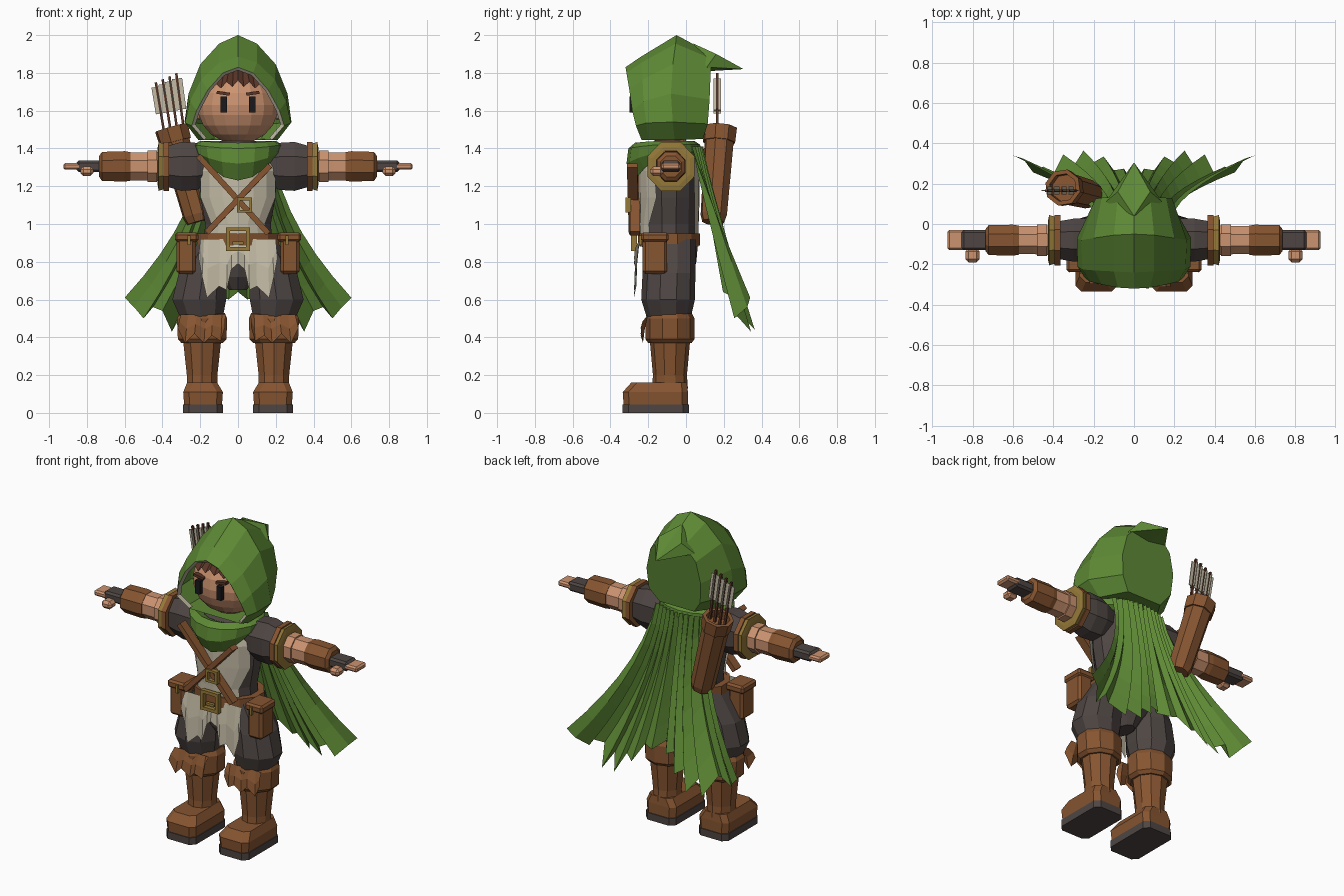
import bpy, bmesh
from math import sin, cos, pi, radians
from mathutils import Vector, Matrix

if "Cube" in bpy.data.objects:
    bpy.data.objects.remove(bpy.data.objects["Cube"])


def mat(name, r, g, b):
    m = bpy.data.materials.new(name)
    m.diffuse_color = (r, g, b, 1)
    m.use_nodes = True
    m.node_tree.nodes["Principled BSDF"].inputs["Base Color"].default_value = m.diffuse_color
    return m


GREEN = mat("green_cloth", .11, .25, .035)
BROWN = mat("leather", .24, .09, .03)
DKBROWN = mat("dark_leather", .10, .035, .02)
SKIN = mat("skin", .60, .29, .16)
DARK = mat("dark_cloth", .075, .06, .055)
CREAM = mat("cream_cloth", .55, .50, .38)
GOLD = mat("brass", .30, .19, .04)
BLACK = mat("black", .01, .01, .012)


def put(name, verts, faces, m, mirror=False, fix=True):
    me = bpy.data.meshes.new(name)
    me.from_pydata([tuple(v) for v in verts], [], faces)
    if fix:
        bm = bmesh.new()
        bm.from_mesh(me)
        bmesh.ops.recalc_face_normals(bm, faces=bm.faces)
        bm.to_mesh(me)
        bm.free()
    me.materials.append(m)
    ob = bpy.data.objects.new(name, me)
    bpy.context.collection.objects.link(ob)
    if mirror:
        ob.modifiers.new("mirror", 'MIRROR').use_mirror_merge = False
    return ob


def loft(name, rings, m, mirror=False, closed=True, caps=(True, True)):
    n = len(rings[0])
    verts = [p for r in rings for p in r]
    faces = [(k*n+i, k*n+(i+1) % n, (k+1)*n+(i+1) % n, (k+1)*n+i)
             for k in range(len(rings)-1) for i in range(n if closed else n-1)]
    if closed and caps[0]:
        faces.append(tuple(range(n)))
    if closed and caps[1]:
        faces.append(tuple(range(len(verts)-n, len(verts))))
    return put(name, verts, faces, m, mirror)


def ring(x, y, z, a, b, n=10, axis='z'):
    out = []
    for i in range(n):
        t = 2*pi*(i+.5)/n
        out.append((x+a*cos(t), y+b*sin(t), z) if axis == 'z' else (x, y+a*cos(t), z+b*sin(t)))
    return out


def slab(x, y0, y1, z, hx, c):
    return [(x-hx+c, y0, z), (x+hx-c, y0, z), (x+hx, y0+c, z), (x+hx, y1-c, z),
            (x+hx-c, y1, z), (x-hx+c, y1, z), (x-hx, y1-c, z), (x-hx, y0+c, z)]


def box(name, c, size, m, mirror=False, bevel=0, rot=None):
    bm = bmesh.new()
    bmesh.ops.create_cube(bm, size=1)
    bmesh.ops.scale(bm, vec=size, verts=bm.verts)
    if bevel:
        bmesh.ops.bevel(bm, geom=bm.edges[:], offset=bevel, segments=1, affect='EDGES')
    bmesh.ops.transform(bm, matrix=Matrix.Translation(c) @ (rot or Matrix()), verts=bm.verts)
    verts, faces = [v.co.copy() for v in bm.verts], [[v.index for v in f.verts] for f in bm.faces]
    bm.verts.index_update()
    faces = [[v.index for v in f.verts] for f in bm.faces]
    bm.free()
    return put(name, verts, faces, m, mirror)


def bar(name, p, q, w, t, m):
    p, q = Vector(p), Vector(q)
    d = q-p
    return box(name, (p+q)/2, (w, t, d.length), m, rot=d.to_track_quat('Z', 'Y').to_matrix().to_4x4())


def buckle(name, c, w, t, m):
    for s in (-1, 1):
        box(name, (c[0]+s*(w-t)/2, c[1], c[2]), (t, .03, w), m)
        box(name, (c[0], c[1], c[2]+s*(w-t)/2), (w, .026, t), m)


def sym(half):
    return [(-x, y, z) for x, y, z in half[:0:-1]] + list(half)


# Boots and legs
loft("boot_soles", [slab(.185, -.335, .015, z, .105, .03) for z in (0, .045)], DARK, True)
loft("boot_feet", [slab(.185, -.33, .01, .04, .10, .03), slab(.185, -.335, .01, .11, .105, .03),
                   slab(.19, -.29, .005, .16, .08, .03)], BROWN, True)
loft("boot_shafts", [ring(.19, -.085, .13, .085, .095), ring(.19, -.085, .2, .085, .09),
                     ring(.19, -.085, .42, .11, .11)], BROWN, True)
loft("boot_cuffs", [ring(.19, -.085, .37, .115, .115), ring(.19, -.085, .39, .135, .13),
                    ring(.19, -.085, .50, .14, .13), ring(.19, -.085, .53, .125, .115)], BROWN, True)
loft("thighs", [ring(.19, -.09, .48, .11, .11), ring(.205, -.095, .60, .15, .142),
                ring(.185, -.09, .74, .135, .14), ring(.12, -.085, .92, .085, .135)], DARK, True)
loft("pelvis", [ring(0, -.09, .65, .05, .08), ring(0, -.09, .72, .10, .12),
                ring(0, -.085, .80, .18, .14), ring(0, -.085, .92, .20, .15)], DARK)


# Tattered hanging cloth: columns of (x, bottom z) below a top edge
def tatters(name, cols, ztop, ytop, ybot, m, mirror=False):
    top = [(x*.95, ytop, ztop) for x, z in cols]
    low = [(x, ybot+.012*(i % 2), z) for i, (x, z) in enumerate(cols)]
    mid = [((a[0]+b[0])/2, (ytop+ybot)/2-.01+.012*(i % 2), (a[2]+b[2])/2)
           for i, (a, b) in enumerate(zip(top, low))]
    return loft(name, [top, mid, low], m, mirror, closed=False)


half = [(0, .79), (.035, .76), (.06, .65), (.10, .67), (.165, .61), (.19, .72), (.21, .82)]
tatters("loincloth", [(-x, z) for x, z in half[:0:-1]]+half, .92, -.245, -.275, CREAM)
tatters("boot_flaps", [(.07, .45), (.09, .38), (.14, .41), (.18, .37), (.23, .42), (.28, .37), (.32, .45)],
        .52, -.20, -.24, BROWN, True)

# Torso, vest and belt
body = [(.88, .19, .145), (1.0, .18, .145), (1.14, .205, .15), (1.28, .215, .15), (1.38, .19, .13), (1.44, .09, .08)]
loft("shirt", [ring(0, -.09, z, a, b, 12) for z, a, b in body], DARK)
for face, spans, nm in ((-1, (50, 48, 66, 62, 40), "vest_front"), (1, (30, 30, 34, 36, 30), "vest_back")):
    loft(nm, [[((a+.012)*sin(radians(w*k/3)), -.09+face*(b+.012)*cos(radians(w*k/3)), z)
               for k in range(-3, 4)] for w, (z, a, b) in zip(spans, body)], CREAM, closed=False)
loft("belt", [ring(0, -.09, z, .225, .17, 12) for z in (.885, .95)], BROWN)
buckle("belt_buckle", (0, -.275, .92), .125, .02, GOLD)
box("buckle_prong", (0, -.275, .90), (.06, .02, .015), GOLD)
box("pouches", (.275, -.165, .83), (.10, .13, .19), BROWN, True, .015)
box("pouch_lids", (.272, -.165, .93), (.125, .145, .05), BROWN, True, .012)
box("pouch_studs", (.26, -.24, .915), (.015, .015, .05), GOLD, True)
bar("chest_strap", (-.21, -.27, 1.36), (.16, -.27, .95), .055, .03, BROWN)
bar("chest_strap", (.17, -.285, 1.31), (-.165, -.275, .955), .055, .03, BROWN)
buckle("strap_buckle", (.035, -.305, 1.10), .08, .015, GOLD)

# Arms along x
def arm(name, secs, m, n=8, y=-.08, z=1.305):
    return loft(name, [ring(x, y, z, a, b, n, 'x') for x, a, b in secs], m, True)


arm("shoulders", [(.15, .09, .10), (.22, .115, .135), (.30, .115, .14), (.38, .10, .115)], DARK)
arm("sleeve_bands", [(.365, .135, .14), (.395, .135, .14)], BROWN)
arm("sleeve_trim", [(.39, .125, .13), (.42, .135, .14), (.425, .11, .11)], GOLD)
arm("arms", [(.40, .08, .085), (.50, .075, .08), (.60, .075, .08)], SKIN)
arm("bracers", [(.57, .078, .082), (.60, .083, .087), (.72, .08, .083), (.735, .06, .06)], BROWN)
arm("upper_wraps", [(.43, .085, .09), (.48, .085, .09)], SKIN)
box("gloves", (.785, -.08, 1.305), (.14, .10, .06), DARK, True, .012)
box("fingers", (.875, -.08, 1.305), (.10, .10, .035), SKIN, True, .01)
box("thumbs", (.80, -.155, 1.28), (.07, .07, .05), SKIN, True, .016)

# Head and face
loft("neck", [ring(0, -.08, z, .08, .08) for z in (1.36, 1.5)], SKIN)
loft("head", [ring(0, -.09, 1.63+.205*sin(t), (.215-.01*sin(t))*cos(t), .195*cos(t), 18)
              for t in (radians(a) for a in (-86, -68, -50, -32, -15, 0, 18, 38, 58, 84))], SKIN)
box("ears", (.212, -.10, 1.59), (.03, .05, .08), SKIN, True, .01)
box("eyes", (.075, -.285, 1.632), (.034, .03, .085), BLACK, True)
box("eyebrows", (.078, -.272, 1.692), (.07, .03, .016), DKBROWN, True, rot=Matrix.Rotation(-.15, 4, 'Y'))
fringe = [(-.15+.03*i, 1.695+(.045 if i % 2 else .015)+.02*(1-abs(i-5)/5)) for i in range(11)]
loft("hair_fringe", [[(x*.8, -.20, 1.82) for x, z in fringe],
                     [(x, -.285+1.6*x*x, z) for x, z in fringe]], DKBROWN, closed=False)

# Hood: arches from the face opening back to the flat rear
opening = [(0, -.32, 1.83), (.08, -.315, 1.80), (.16, -.30, 1.71), (.22, -.285, 1.60), (.245, -.265, 1.52), (.18, -.235, 1.445)]
brow = [(0, -.24, 1.885), (.10, -.235, 1.855), (.195, -.23, 1.765), (.255, -.225, 1.65), (.28, -.21, 1.535), (.21, -.20, 1.445)]
crown = [(0, -.05, 2.0), (.10, -.055, 1.955), (.20, -.07, 1.845), (.262, -.08, 1.69), (.283, -.07, 1.54), (.21, -.06, 1.445)]
rear = [(0, .135, 1.90), (.08, .135, 1.875), (.16, .13, 1.79), (.19, .125, 1.66), (.18, .115, 1.53), (.12, .09, 1.45)]
loft("hood", [sym(h) for h in (opening, brow, crown, rear)], GREEN, caps=(False, True))
inner = [(x*.92, y+.015, 1.6+(z-1.6)*.93) for x, y, z in opening]
loft("hood_trim", [sym(opening), sym(inner)], CREAM, closed=False)
put("hood_tip", [(-.14, .11, 1.83), (0, .04, 1.955), (.14, .11, 1.83), (0, .13, 1.81), (0, .305, 1.82),
                 (-.08, .16, 1.90), (.08, .16, 1.90)],
    [(0, 1, 5), (1, 4, 5), (0, 5, 4), (1, 2, 6), (1, 6, 4), (2, 4, 6), (0, 4, 3), (2, 3, 4)], GREEN)


# Cowl with pointed bib
def cowl(a, b, z, drop):
    pts = []
    for i in range(16):
        t = 2*pi*i/16
        pts.append((a*cos(t), -.10+b*sin(t)*(1 if sin(t) < 0 else .85), z-drop*max(0, -sin(t))**2))
    return pts


loft("cowl", [cowl(.15, .12, 1.41, 0), cowl(.20, .17, 1.44, .01), cowl(.235, .205, 1.42, .02),
              cowl(.225, .215, 1.38, .06), cowl(.20, .17, 1.36, .13)], GREEN, caps=(False, False))

# Cape: fanned, pleated sheet with a torn hem
hem = [.64, .60, .62, .52, .55, .44, .52, .43, .54, .56, .50, .56, .61]
sag = [.22, .25, .29, .31, .33, .34, .31, .32, .27, .26, .28, .30, .34]
rows = []
for r in range(8):
    v = r/7
    row = []
    for i in range(-12, 13):
        k = abs(i)
        u = i/12
        pleat = (.012+.012*v)*(1 if k % 2 else -1)*(k < 12)
        x = u*(.19+.41*v**1.8)
        y = .08-.05*u*u*(1-v)+(sag[k]-.08)*v**1.1+pleat
        row.append((x, y, 1.41-(1.41-hem[k])*v))
    rows.append(row)
loft("cape", rows, GREEN, closed=False)

# Quiver and arrows
lo, hi = Vector((-.215, .145, 1.02)), Vector((-.35, .18, 1.50))
axis = (hi-lo).normalized()
frame = axis.to_track_quat('Z', 'Y').to_matrix()


def qring(d, r):
    return [lo+axis*d+frame @ Vector((r*cos(i*pi/4), r*sin(i*pi/4), 0)) for i in range(8)]


loft("quiver", [qring(-.01, .06), qring(.03, .072), qring(.46, .08)], BROWN)
loft("quiver_rim", [qring(.43, .088), qring(.51, .092), qring(.51, .07), qring(.46, .07)], BROWN)
for i in range(4):
    foot = Vector((-.385+.035*i, .165, 1.45))
    tip = Vector((-.435+.036*i, .165, 1.75+.016*i))
    bar("arrow_shaft", foot, tip, .013, .013, DKBROWN)
    a, b = foot.lerp(tip, .45), foot.lerp(tip, .92)
    bar("arrow_fletching", a, b, .04, .005, CREAM)
    bar("arrow_fletching", a, b, .005, .055, CREAM)
